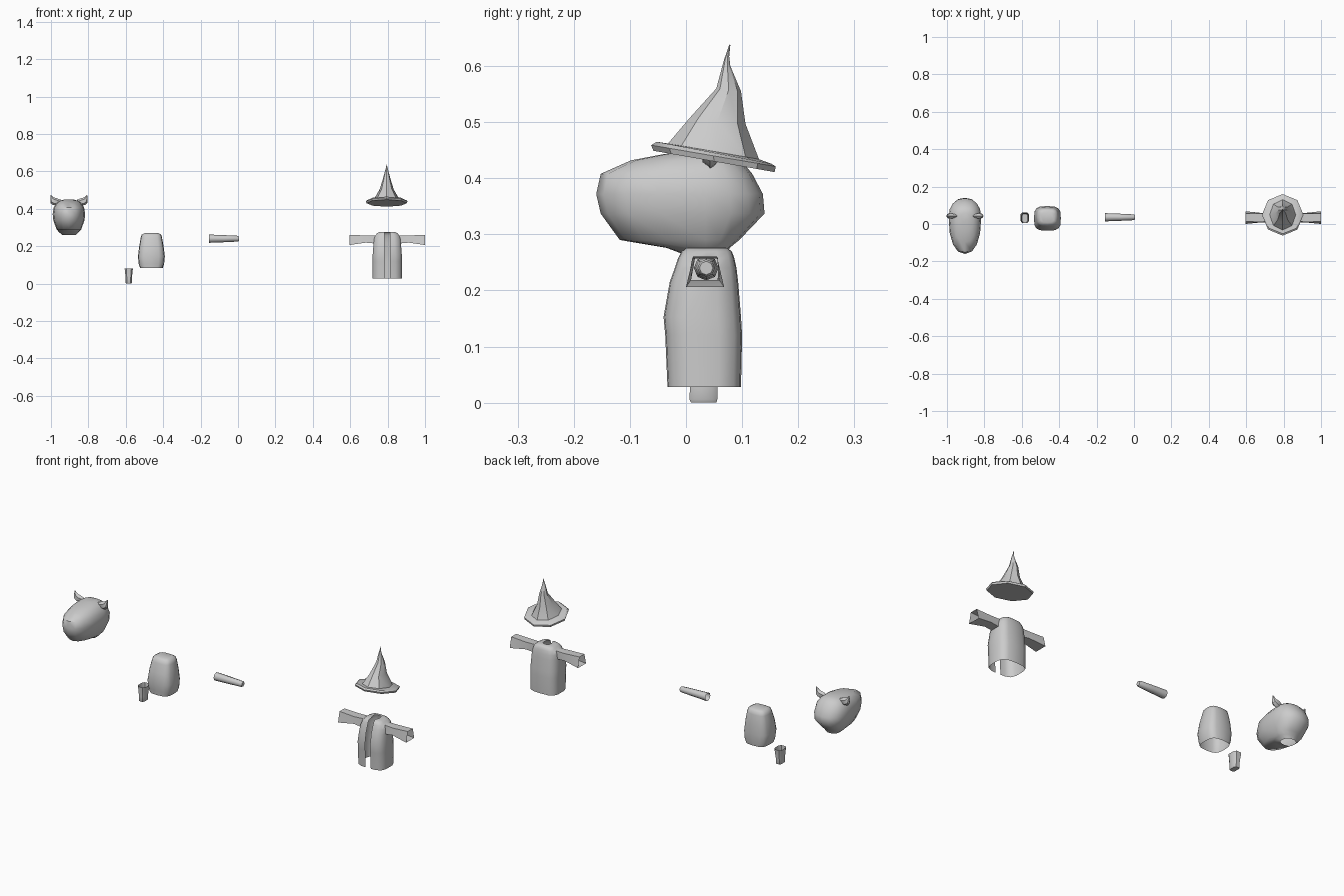
import bpy, bmesh
from math import sin, cos, pi, radians, copysign
from mathutils import Vector

if "Cube" in bpy.data.objects:
    bpy.data.objects.remove(bpy.data.objects["Cube"])


def finish(name, bm, angle=40):
    bmesh.ops.recalc_face_normals(bm, faces=bm.faces)
    me = bpy.data.meshes.new(name)
    bm.to_mesh(me)
    bm.free()
    ob = bpy.data.objects.new(name, me)
    bpy.context.collection.objects.link(ob)
    bpy.ops.object.select_all(action='DESELECT')
    ob.select_set(True)
    bpy.context.view_layer.objects.active = ob
    bpy.ops.object.shade_smooth_by_angle(angle=radians(angle))
    return ob


def loft(bm, rings, closed=True, start=False, end=False):
    rows = [[bm.verts.new(p) for p in r] for r in rings]
    n = len(rows[0])
    for a, b in zip(rows, rows[1:]):
        for i in range(n if closed else n - 1):
            j = (i + 1) % n
            bm.faces.new((a[i], a[j], b[j], b[i]))
    if start:
        bm.faces.new(rows[0][::-1])
    if end:
        bm.faces.new(rows[-1])


def ring(cx, hw, front, back, n=16, p=1.0, ym=None, off=0.0):
    """Rounded section between a front (y, z) and a back (y, z) point."""
    (yf, zf), (yb, zb) = front, back
    ym = (yf + yb) / 2 if ym is None else ym
    pts = []
    for i in range(n):
        a = 2 * pi * i / n + off
        s = copysign(abs(sin(a)) ** p, sin(a))
        c = copysign(abs(cos(a)) ** p, cos(a))
        y = ym + c * ((yb - ym) if c > 0 else (ym - yf))
        pts.append((cx + hw * s, y, zf + (zb - zf) * (y - yf) / (yb - yf)))
    return pts


# Head: egg-shaped levels rising from the open neck, long snout to the front
HX = -0.904
bm = bmesh.new()
levels = [(.260, .008, .072, .036), (.276, -.035, .078, .054), (.290, -.118, .095, .066),
          (.337, -.152, .140, .083), (.372, -.160, .137, .087), (.408, -.152, .118, .081),
          (.432, -.098, .098, .064), (.443, -.040, .082, .048), (.450, .010, .062, .022)]
loft(bm, [ring(HX, hw, (yf, z), (yb, z), 16, .88, .035) for z, yf, yb, hw in levels], end=True)
finish("head", bm, 50)

# Ears: flattened pointed buds on both sides of the head
for side, label in ((-1, "left"), (1, "right")):
    bm = bmesh.new()
    rings = []
    for x, z, r, d in ((.052, .432, .016, .008), (.075, .438, .018, .016),
                       (.089, .445, .015, .013), (.098, .472, .002, .002)):
        rings.append([(HX + side * (x + r * .6 * cos(a)), .043 + d * sin(a), z - r * cos(a))
                      for a in [k * pi / 3 for k in range(6)]])
    loft(bm, rings, start=True, end=True)
    finish("ear_" + label, bm)

# Body: rounded box, open underneath
bm = bmesh.new()
levels = [(.082, -.029, .092, .060), (.105, -.031, .095, .068), (.145, -.036, .096, .072),
          (.200, -.027, .092, .065), (.245, -.013, .085, .057), (.262, -.007, .080, .052),
          (.270, .008, .066, .036)]
loft(bm, [ring(-.463, hw, (yf, z), (yb, z), 16, .6) for z, yf, yb, hw in levels], end=True)
finish("body", bm, 50)

# Leg: small tapered stump, open on top
bm = bmesh.new()
levels = [(0, .008, .055, .015), (.006, .005, .057, .018), (.027, .006, .057, .017),
          (.080, .003, .064, .023)]
loft(bm, [ring(-.584, hw, (yf, z), (yb, z), 8, .55, off=pi / 8) for z, yf, yb, hw in levels],
     start=True)
finish("leg", bm)

# Arm: tapered tube, closed at the hand
bm = bmesh.new()
loft(bm, [[(x, .036 + r * cos(k * pi / 4), .240 + r * sin(k * pi / 4)) for k in range(8)]
          for x, r in ((-.155, .022), (-.075, .019), (-.002, .0155), (.005, .012))], end=True)
finish("arm", bm, 50)

# Coat: open-fronted shell; side panels are pulled out into the sleeves
CX, SLIT = .798, .015
half = [(.55, -.97), (.87, -.8), (1, -.4), (1, 0), (1, .4), (.87, .8), (.55, .97)]
levels = [(.028, -.033, .098, .078), (.120, -.037, .100, .078), (.153, -.040, .098, .078),
          (.215, -.029, .093, .073), (.240, -.020, .090, .070), (.258, -.014, .086, .064),
          (.269, -.008, .082, .054), (.276, .000, .074, .040), (.277, .016, .056, .020)]
rings = []
for z, yf, yb, hw in levels:
    ym, d = (yf + yb) / 2, (yb - yf) / 2
    right = [(CX + min(SLIT, hw * .5), yf, z)] + [(CX + u * hw, ym + v * d, z) for u, v in half]
    rings.append(right + [(CX, yb, z)] + [(2 * CX - x, y, z_) for x, y, z_ in right[::-1]])
bm = bmesh.new()
loft(bm, rings, closed=False)
for side in (-1, 1):
    panel = []
    for f in bm.faces:
        c = f.calc_center_median()
        if side * (c.x - CX) > .06 and .215 < c.z < .258 and abs(c.y - .035) < .022:
            panel.append(f)
    # each step: distance out, bottom and top height, half depth at bottom and top
    for x, zb, zt, db, dt in ((.115, .219, .257, .025, .023), (.203, .206, .261, .034, .021)):
        out = bmesh.ops.extrude_face_region(bm, geom=panel)["geom"]
        bmesh.ops.delete(bm, geom=panel, context='FACES')
        panel = [g for g in out if isinstance(g, bmesh.types.BMFace)]
        vs = [g for g in out if isinstance(g, bmesh.types.BMVert)]
        lo, hi = min(v.co.z for v in vs), max(v.co.z for v in vs)
        new = {}
        for v in vs:
            t = (v.co.z - lo) / (hi - lo)
            s = 0 if abs(v.co.y - .035) < .008 else copysign(1, v.co.y - .035)
            new[v] = Vector((CX + side * x, .034 + s * (db + (dt - db) * t), zb + (zt - zb) * t))
        for v, co in new.items():
            v.co = co
    bmesh.ops.delete(bm, geom=panel, context='FACES')
finish("coat", bm, 50)

# Hat: tilted eight-sided brim running up into a bent cone
TX = .795
steps = [(.108, (-.058, .449), (.158, .411)), (.111, (-.062, .459), (.160, .421)),
         (.105, (-.052, .465), (.152, .426)), (.070, (-.032, .462), (.130, .434)),
         (.038, (.007, .508), (.106, .497)), (.021, (.054, .560), (.098, .555)),
         (.008, (.068, .612), (.079, .600)), (.004, (.072, .623), (.077, .617)),
         (.001, (.077, .638), (.079, .637))]
bm = bmesh.new()
loft(bm, [ring(TX, hw, f, b, 8) for hw, f, b in steps], start=True, end=True)
finish("hat", bm, 35)
